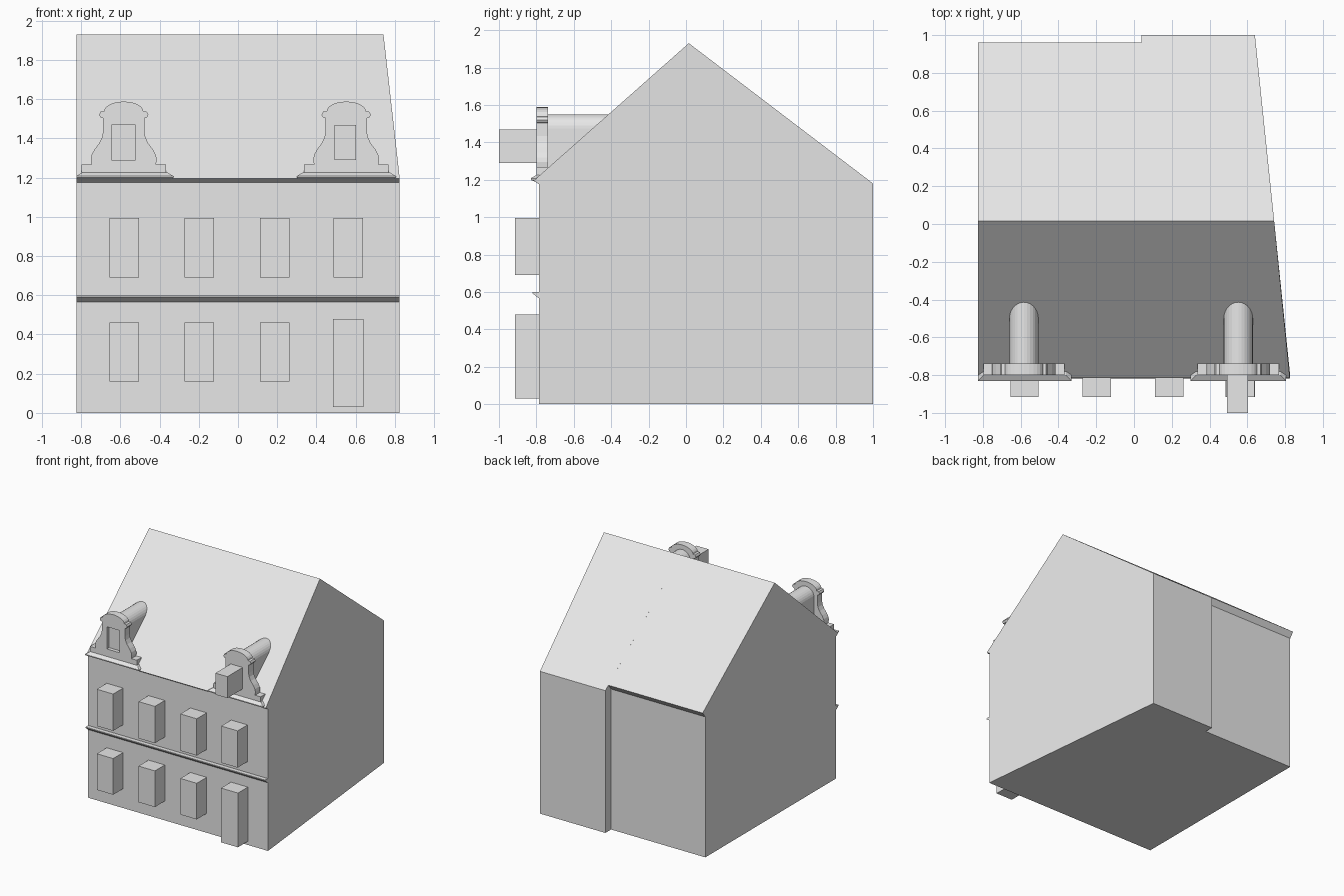
import bpy, bmesh, math

if "Cube" in bpy.data.objects:
    bpy.data.objects.remove(bpy.data.objects["Cube"])

grey = bpy.data.materials.new("plaster_grey")
grey.diffuse_color = (0.8, 0.8, 0.8, 1)
grey.use_nodes = True
grey.node_tree.nodes["Principled BSDF"].inputs["Base Color"].default_value = grey.diffuse_color


def make(name, bm):
    bmesh.ops.recalc_face_normals(bm, faces=bm.faces)
    me = bpy.data.meshes.new(name)
    bm.to_mesh(me)
    bm.free()
    me.materials.append(grey)
    ob = bpy.data.objects.new(name, me)
    bpy.context.collection.objects.link(ob)
    return ob


def prism(name, start, end):
    """Solid between two matching rings of points."""
    bm = bmesh.new()
    a = [bm.verts.new(p) for p in start]
    b = [bm.verts.new(p) for p in end]
    bm.faces.new(a)
    bm.faces.new(b[::-1])
    n = len(a)
    for i in range(n):
        bm.faces.new((a[i], b[i], b[(i + 1) % n], a[(i + 1) % n]))
    return make(name, bm)


def box(name, x0, x1, y0, y1, z0, z1):
    ring = [(x0, z0), (x1, z0), (x1, z1), (x0, z1)]
    return prism(name, [(x, y0, z) for x, z in ring], [(x, y1, z) for x, z in ring])


LEFT, SPLIT, FRONT = -0.825, 0.04, -0.785


def right_wall(y):
    # the right gable wall runs at a slant in plan
    return 0.825 - 0.1036 * (y - FRONT)


# House body: front wall with eave and ridge, then the two different back walls
front = [(FRONT, 0), (FRONT, 1.175), (-0.815, 1.195), (0.015, 1.93)]
left_part = front + [(0.96, 1.21), (0.925, 1.165), (0.925, 0)]
right_part = front + [(1.0, 1.18), (1.0, 0)]
prism("house_left", [(LEFT, y, z) for y, z in left_part],
      [(SPLIT, y, z) for y, z in left_part])
prism("house_right", [(SPLIT, y, z) for y, z in right_part],
      [(min(right_wall(y), 0.825), y, z) for y, z in right_part])

# Belt moulding between the floors
belt = [(FRONT + 0.01, 0.565), (FRONT, 0.565), (-0.82, 0.592), (-0.82, 0.60), (FRONT + 0.01, 0.60)]
prism("belt_moulding", [(LEFT, y, z) for y, z in belt], [(0.823, y, z) for y, z in belt])

# Window blocks and door
for i, x in enumerate((-0.58, -0.197, 0.187, 0.562)):
    box(f"upper_window_{i}", x - 0.075, x + 0.075, -0.915, FRONT + 0.01, 0.69, 0.995)
    if i < 3:
        box(f"lower_window_{i}", x - 0.075, x + 0.075, -0.915, FRONT + 0.01, 0.16, 0.46)
box("door", 0.485, 0.64, -0.915, FRONT + 0.01, 0.03, 0.48)

# Half outline of the curved dormer gable, bottom to top
half = [(0.215, 1.225), (0.215, 1.268), (0.165, 1.268), (0.168, 1.295), (0.163, 1.318),
        (0.148, 1.345), (0.125, 1.375), (0.111, 1.405), (0.105, 1.435), (0.105, 1.503),
        (0.118, 1.506), (0.126, 1.52), (0.118, 1.536), (0.1, 1.538)]
half += [(0.1 * math.cos(t), 1.538 + 0.05 * math.sin(t))
         for t in (math.pi / 2 * k / 6 for k in range(1, 6))] + [(0, 1.588)]
outline = half + [(-x, z) for x, z in half[-2::-1]]


def dormer(side, cx, x0, x1):
    gable = prism(f"{side}_dormer_gable", [(cx + x, -0.80, z) for x, z in outline],
                  [(cx + x, -0.738, z) for x, z in outline])
    # sloped shelf under the gable
    levels = [(x0 + 0.025, x1 - 0.025, -0.785, 1.178), (x0, x1, -0.83, 1.20),
              (x0, x1, -0.83, 1.208), (x0 + 0.03, x1 - 0.03, -0.80, 1.226)]
    bm = bmesh.new()
    rings = [[bm.verts.new(p) for p in ((a, y, z), (b, y, z), (b, -0.72, z), (a, -0.72, z))]
             for a, b, y, z in levels]
    bm.faces.new(rings[0])
    bm.faces.new(rings[-1])
    for lo, hi in zip(rings, rings[1:]):
        for i in range(4):
            j = (i + 1) % 4
            bm.faces.new((lo[i], lo[j], hi[j], hi[i]))
    make(f"{side}_dormer_shelf", bm)
    # barrel roof running back into the slope
    arc = [(cx + 0.077 * math.cos(math.pi * k / 14), 1.473 + 0.077 * math.sin(math.pi * k / 14))
           for k in range(15)]
    arc = [(cx + 0.077, 1.24)] + arc + [(cx - 0.077, 1.24)]
    prism(f"{side}_dormer_barrel", [(x, -0.74, z) for x, z in arc],
          [(x, -0.40, z) for x, z in arc])
    return gable


left_gable = dormer("left", -0.583, LEFT, -0.33)
dormer("right", 0.552, 0.30, 0.805)

# Sunken window in the left gable, projecting one in the right gable
cutter = box("left_dormer_window_cutter", -0.643, -0.525, -0.85, -0.77, 1.288, 1.472)
cutter.hide_render = True
cutter.hide_viewport = True
cut = left_gable.modifiers.new("window_recess", "BOOLEAN")
cut.operation = "DIFFERENCE"
cut.solver = "EXACT"
cut.object = cutter
box("right_dormer_window", 0.493, 0.603, -1.0, -0.79, 1.29, 1.468)
